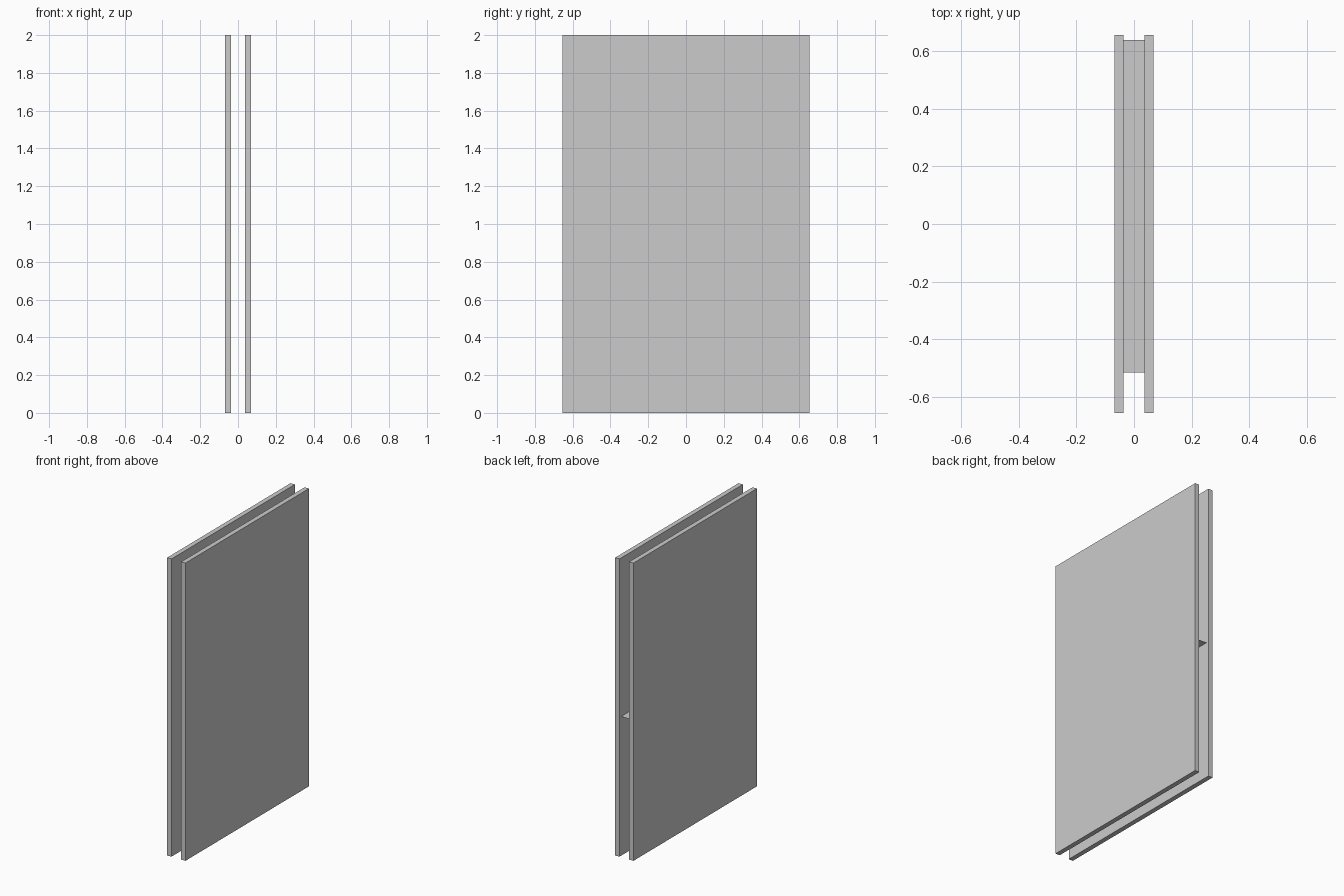
import bpy
import bmesh
from mathutils import Matrix

if "Cube" in bpy.data.objects:
    bpy.data.objects.remove(bpy.data.objects["Cube"])

INNER, OUTER = 0.036, 0.068    # panel faces, measured from the centre
HALF_WIDTH, HEIGHT = 0.655, 2.0


def add_object(name, bm):
    mesh = bpy.data.meshes.new(name)
    bm.to_mesh(mesh)
    bm.free()
    obj = bpy.data.objects.new(name, mesh)
    bpy.context.collection.objects.link(obj)
    return obj


def panel(name, side):
    bm = bmesh.new()
    size = Matrix.Diagonal((OUTER - INNER, 2 * HALF_WIDTH, HEIGHT, 1))
    place = Matrix.Translation((side * (INNER + OUTER) / 2, 0, HEIGHT / 2))
    bmesh.ops.create_cube(bm, size=1, matrix=place @ size)
    return add_object(name, bm)


# Two parallel upright panels
panel("left_panel", -1)
panel("right_panel", 1)

# Paper-thin horizontal sheet bridging the gap, set back further at the front
front, back, level = -0.514, 0.637, 0.935
bm = bmesh.new()
corners = [(-INNER, front), (INNER, front), (INNER, back), (-INNER, back)]
bm.faces.new([bm.verts.new((x, y, level)) for x, y in corners])
add_object("middle_sheet", bm)
